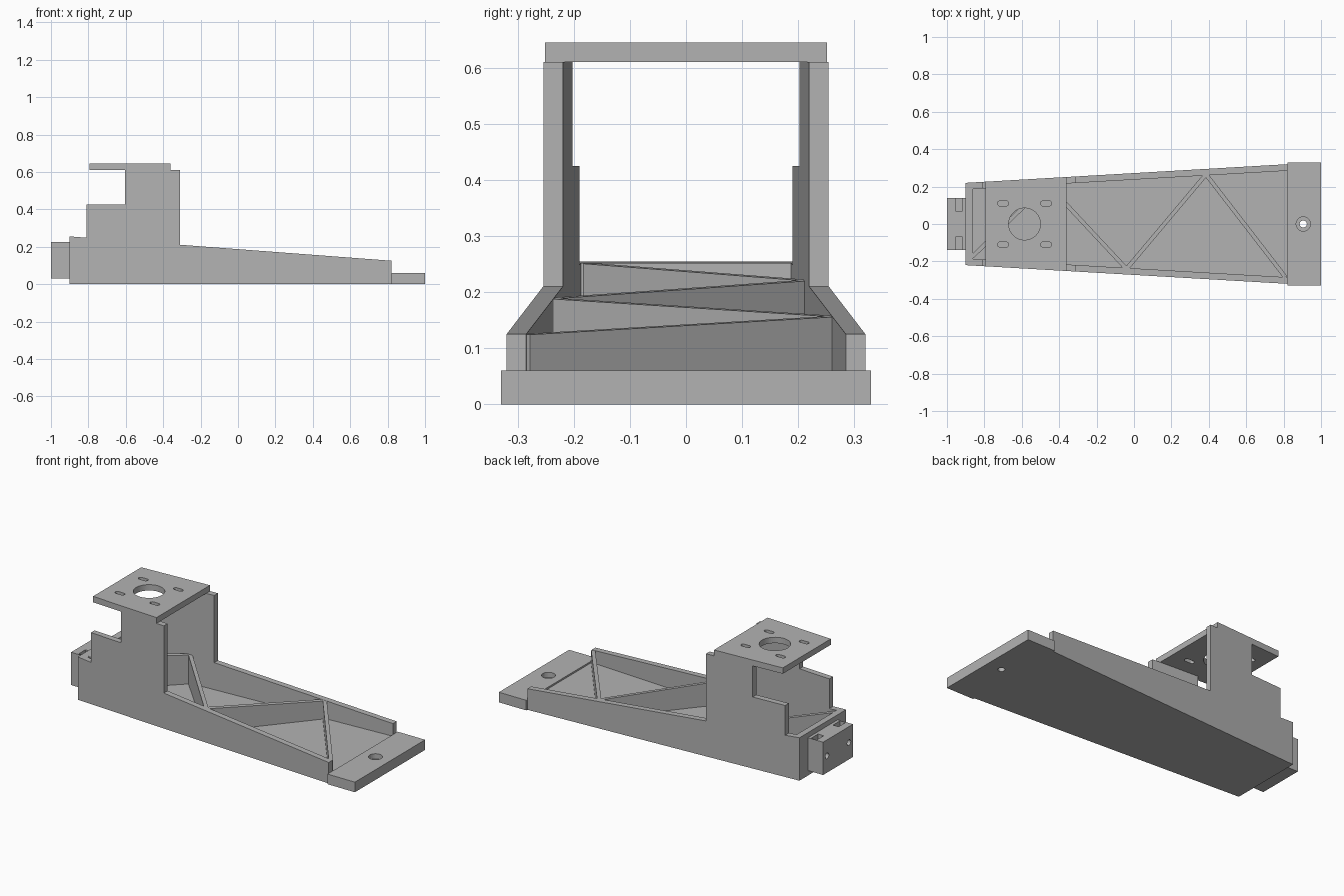
import bpy, bmesh, math
from mathutils import Vector

cube = bpy.data.objects.get("Cube")
if cube:
    bpy.data.objects.remove(cube, do_unlink=True)

GREY = bpy.data.materials.new("plain grey")
GREY.use_nodes = True
GREY.diffuse_color = (0.45, 0.45, 0.45, 1)
GREY.node_tree.nodes["Principled BSDF"].inputs["Base Color"].default_value = (0.45, 0.45, 0.45, 1)

WALL, FLOOR = 0.035, 0.05
BACK, END = -0.9, 0.82


def half_width(x):
    return 0.22 + (x - BACK) * 0.058


def rim(x):
    return 0.255 - (x - BACK) * 0.0755


def loft(name, lower, upper):
    """Solid between two matching polygons."""
    bm = bmesh.new()
    a = [bm.verts.new(p) for p in lower]
    b = [bm.verts.new(p) for p in upper]
    bm.faces.new(a)
    bm.faces.new(b)
    for i in range(len(a)):
        j = (i + 1) % len(a)
        bm.faces.new((a[i], a[j], b[j], b[i]))
    bmesh.ops.recalc_face_normals(bm, faces=bm.faces)
    mesh = bpy.data.meshes.new(name)
    bm.to_mesh(mesh)
    bm.free()
    mesh.materials.append(GREY)
    obj = bpy.data.objects.new(name, mesh)
    bpy.context.collection.objects.link(obj)
    return obj


def prism(name, outline, z0, top):
    """Upright prism; top is a height or a function of x."""
    height = top if callable(top) else lambda x: top
    return loft(name, [(x, y, z0) for x, y in outline],
                [(x, y, height(x)) for x, y in outline])


def rect(x0, x1, y0, y1):
    return [(x0, y0), (x1, y0), (x1, y1), (x0, y1)]


def tapered(x0, x1, inset=0.0):
    a, b = half_width(x0) - inset, half_width(x1) - inset
    return [(x0, -a), (x1, -b), (x1, b), (x0, a)]


def slot(cx, cy, length, radius, n=32):
    """Rounded slot outline along x; length 0 gives a circle."""
    pts = []
    for i in range(n):
        t = 2 * math.pi * (i + 0.5) / n
        c = math.cos(t)
        pts.append((cx + radius * c + math.copysign(length / 2, c), cy + radius * math.sin(t)))
    return pts


def cut(obj, cutters):
    """Subtract the cutters and remove them."""
    for c in cutters:
        c.hide_render = True
        mod = obj.modifiers.new("hole", 'BOOLEAN')
        mod.operation = 'DIFFERENCE'
        mod.solver = 'EXACT'
        mod.object = c
    graph = bpy.context.evaluated_depsgraph_get()
    graph.update()
    mesh = bpy.data.meshes.new_from_object(obj.evaluated_get(graph))
    obj.modifiers.clear()
    obj.data = mesh
    for c in cutters:
        bpy.data.objects.remove(c, do_unlink=True)


# Tray floor and closed back
prism("tray_floor", tapered(BACK, END, 0.01), 0, FLOOR)
prism("tray_back_wall", tapered(BACK, BACK + 0.04, 0.01), 0, rim)

# Side walls with stepped uprights
profile = [(BACK, 0), (END, 0), (END, rim(END)), (-0.31, rim(-0.31)), (-0.31, 0.61),
           (-0.605, 0.61), (-0.605, 0.425), (-0.81, 0.425), (-0.81, rim(-0.81)), (BACK, rim(BACK))]
for side, name in ((1, "left_side_wall"), (-1, "right_side_wall")):
    loft(name, [(x, side * (half_width(x) - WALL), z) for x, z in profile],
         [(x, side * half_width(x), z) for x, z in profile])

# Zigzag stiffening ribs
nodes = [(0.81, -0.285), (0.385, 0.265), (-0.04, -0.24), (-0.465, 0.215), (-0.865, -0.175)]
for i, (p, q) in enumerate(zip(nodes, nodes[1:])):
    p, q = Vector(p), Vector(q)
    d = (q - p).normalized()
    n = Vector((-d.y, d.x)) * 0.011
    prism(f"rib_{i + 1}", [p - n, q - n, q + n, p + n], FLOOR - 0.01, lambda x: rim(x) - 0.001)

# Mounting plate on the uprights
top = prism("mounting_plate", tapered(-0.795, -0.36), 0.61, 0.645)
holes = [prism("cutter", slot(-0.585, 0, 0, 0.085, 48), 0.5, 0.7)]
for x in (-0.7, -0.47):
    for y in (-0.11, 0.11):
        holes.append(prism("cutter", slot(x, y, 0.034, 0.013), 0.5, 0.7))
cut(top, holes)

# Foot plate with counterbored screw hole
foot = prism("foot_plate", rect(END, 1, -0.33, 0.33), 0, 0.06)
cut(foot, [prism("cutter", slot(0.905, 0, 0, 0.019), -0.1, 0.2),
           prism("cutter", slot(0.905, 0, 0, 0.038), 0.03, 0.2)])

# Back block with nut pockets and bolt holes
block = prism("back_block", rect(-1, BACK, -0.14, 0.14), 0.03, 0.225)
holes = []
for y in (-0.103, 0.103):
    holes.append(prism("cutter", rect(-0.955, -0.918, y - 0.033, y + 0.033), 0.09, 0.4))
    ring = slot(y, 0.13, 0, 0.017)
    holes.append(loft("cutter", [(-1.1, a, b) for a, b in ring], [(-0.91, a, b) for a, b in ring]))
cut(block, holes)
